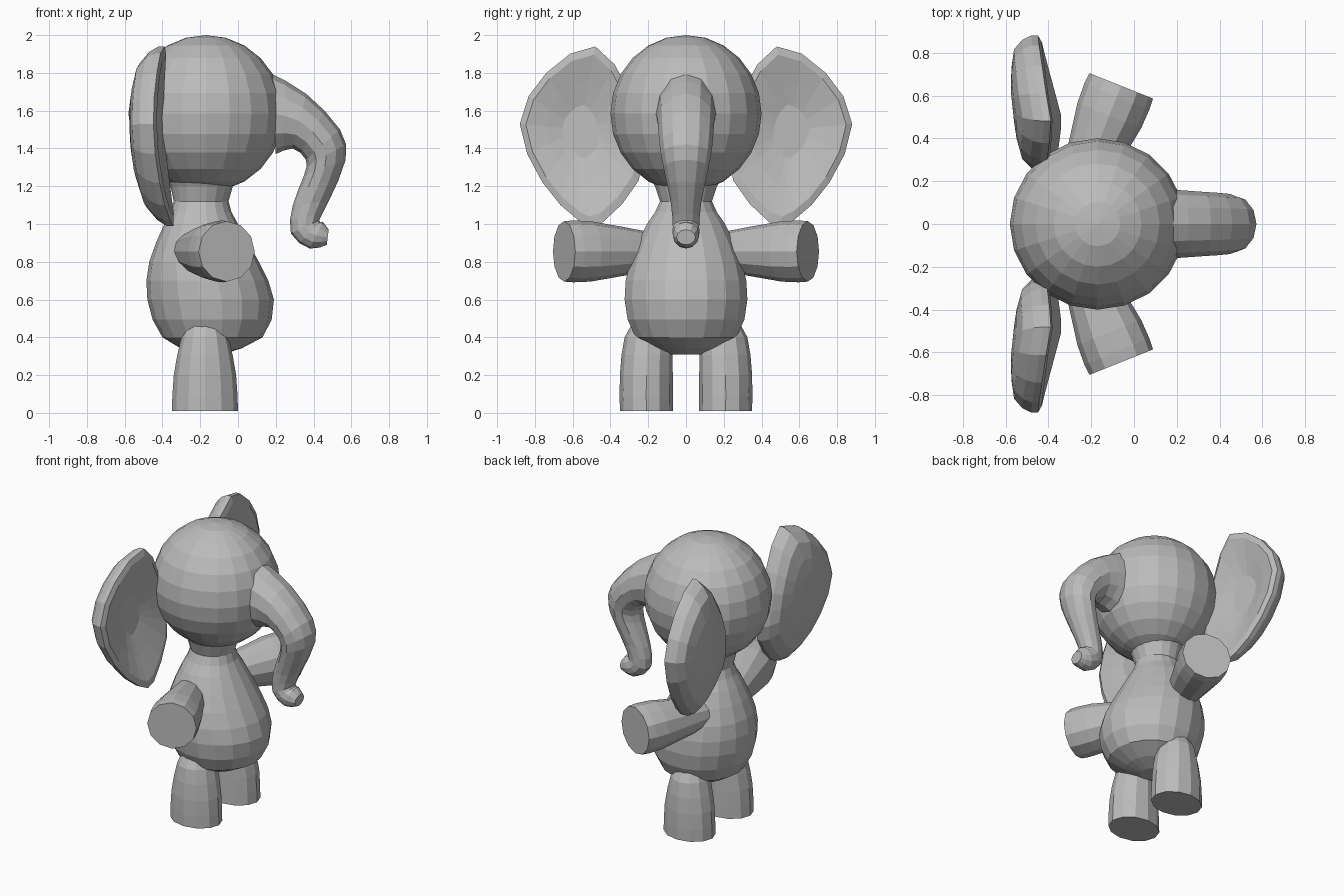
import bpy
import bmesh
from math import sin, cos, tau
from mathutils import Vector, Matrix

if "Cube" in bpy.data.objects:
    bpy.data.objects.remove(bpy.data.objects["Cube"])

colour = (0.5, 0.5, 0.5, 1)
grey = bpy.data.materials.new("soft grey")
grey.use_nodes = True
grey.diffuse_color = colour
grey.node_tree.nodes["Principled BSDF"].inputs["Base Color"].default_value = colour


def add_part(name, bm):
    """Turn finished geometry into a named object."""
    bmesh.ops.recalc_face_normals(bm, faces=bm.faces)
    mesh = bpy.data.meshes.new(name)
    bm.to_mesh(mesh)
    bm.free()
    mesh.materials.append(grey)
    bpy.context.collection.objects.link(bpy.data.objects.new(name, mesh))


def skin(name, rings):
    """Bridge matching rings of points and close both ends."""
    bm = bmesh.new()
    loops = [[bm.verts.new(point) for point in ring] for ring in rings]
    count = len(loops[0])
    for lower, upper in zip(loops, loops[1:]):
        for i in range(count):
            j = (i + 1) % count
            bm.faces.new((lower[i], lower[j], upper[j], upper[i]))
    bm.faces.new(loops[0])
    bm.faces.new(loops[-1])
    add_part(name, bm)


def smooth(keys, steps=2, closed=False):
    """Smooth curve that passes through every key."""
    keys = [Vector(key) for key in keys]
    last = len(keys) - 1

    def key_at(i):
        return keys[i % len(keys)] if closed else keys[min(max(i, 0), last)]

    curve = []
    for i in range(len(keys) if closed else last):
        a, b, c, d = (key_at(i + k) for k in (-1, 0, 1, 2))
        for step in range(steps):
            t = step / steps
            bend = (c - a) * (t * (1 - t) ** 2) - (d - b) * (t * t * (1 - t))
            curve.append(b.lerp(c, t * t * (3 - 2 * t)) + bend / 2)
    return curve if closed else curve + [keys[-1]]


def oval(centre, u, v, sides):
    return [centre + u * cos(tau * i / sides) + v * sin(tau * i / sides)
            for i in range(sides)]


def section(x1, z1, x2, z2, half_width, y=0, sides=12):
    """Oval spanning two points of the side profile."""
    a, b = Vector((x1, y, z1)), Vector((x2, y, z2))
    return oval((a + b) / 2, (a - b) / 2, Vector((0, half_width, 0)), sides)


# Head: a slightly flattened ball
bm = bmesh.new()
bmesh.ops.create_uvsphere(
    bm, u_segments=20, v_segments=12, radius=1,
    matrix=Matrix.Translation((-0.17, 0, 1.585)) @ Matrix.Diagonal((0.41, 0.4, 0.415, 1)))
add_part("head", bm)

# Pear-shaped body and neck: height, back, front, half width
body = [(0.31, -0.22, -0.08, 0.08), (0.4, -0.4, 0.13, 0.27),
        (0.6, -0.48, 0.19, 0.33), (0.8, -0.47, 0.11, 0.3),
        (1, -0.39, 0, 0.21), (1.12, -0.34, -0.05, 0.14), (1.26, -0.38, 0, 0.2)]
skin("body", [section(back, z, front, z, width, sides=18)
              for z, back, front, width in smooth(body)])

# Trunk: outer point, inner point, half width
trunk = [(0.17, 1.8, 0.2, 1.37, 0.16), (0.36, 1.69, 0.29, 1.4, 0.15),
         (0.54, 1.5, 0.36, 1.34, 0.14), (0.57, 1.34, 0.35, 1.26, 0.12),
         (0.48, 1.12, 0.29, 1.1, 0.08), (0.43, 1.02, 0.28, 0.95, 0.07),
         (0.45, 1.01, 0.38, 0.87, 0.07), (0.48, 0.97, 0.47, 0.89, 0.05)]
skin("trunk", [section(*key) for key in smooth(trunk)])

# Ear outline (distance from the middle, height) and its layers (scale, x)
outline = smooth([(0.3, 1.7), (0.48, 1.94), (0.74, 1.8), (0.88, 1.53), (0.76, 1.22),
                  (0.57, 1.02), (0.44, 1.01), (0.25, 1.23), (0.24, 1.45)], closed=True)
layers = smooth([(0.3, -0.575), (0.8, -0.56), (1, -0.48), (0.9, -0.43), (0.3, -0.46)])
ear_middle = Vector((0.56, 1.5))


def ear_ring(scale, x, side):
    """Scaled outline, swept forward towards the top, bottom and head."""
    ring = []
    for point in outline:
        y, z = ear_middle.lerp(point, scale)
        forward = 0.3 * (z - 1.55) ** 2 + 0.12 * max(0, 0.6 - y)
        ring.append(Vector((x + forward, side * y, z)))
    return ring


# Leg: height, back, front, half width, distance from the middle
leg = [(0.01, -0.35, 0, 0.14, 0.21), (0.2, -0.34, -0.01, 0.14, 0.21),
       (0.4, -0.3, -0.05, 0.125, 0.2), (0.5, -0.26, -0.09, 0.08, 0.18)]

# Arm: distance back from the hand, radius
arm = [(0, 0.16), (0.15, 0.16), (0.5, 0.1)]

for side, word in ((1, "left"), (-1, "right")):
    skin(word + "_ear", [ear_ring(scale, x, side) for scale, x in layers])
    skin(word + "_leg", [section(back, z, front, z, width, side * y)
                         for z, back, front, width, y in smooth(leg)])
    axis = Vector((0.4, side, 0)).normalized()
    across = axis.cross(Vector((0, 0, 1)))
    hand = Vector((-0.06, side * 0.645, 0.855))
    skin(word + "_arm", [oval(hand - axis * back, across * r, Vector((0, 0, r)), 12)
                         for back, r in smooth(arm)])
